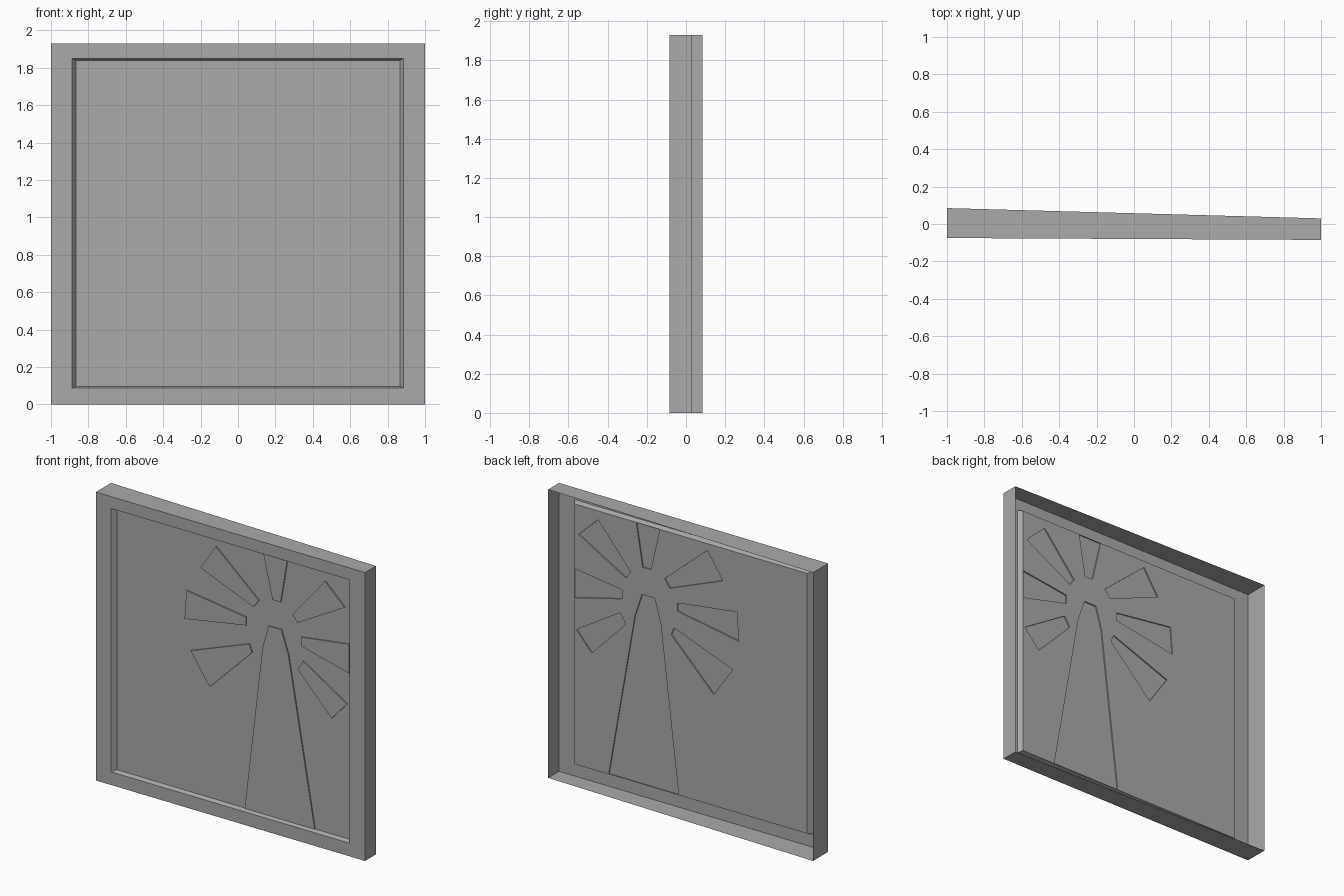
import bpy
import bmesh

cube = bpy.data.objects.get("Cube")
if cube:
    bpy.data.objects.remove(cube, do_unlink=True)

grey = bpy.data.materials.new("plain grey")
grey.use_nodes = True
COLOUR = (0.4, 0.4, 0.4, 1)
grey.diffuse_color = COLOUR
grey.node_tree.nodes["Principled BSDF"].inputs["Base Color"].default_value = COLOUR

FRONT, PANE, RELIEF = -0.08, -0.05, 0.008


def add_loop(bm, points, y):
    """Closed outline of (x, z) points; depth leans slightly with x."""
    return [bm.verts.new((x, y - 0.005 * x, z)) for x, z in points]


def bridge(bm, a, b):
    n = len(a)
    return [bm.faces.new((a[i], a[(i + 1) % n], b[(i + 1) % n], b[i])) for i in range(n)]


def finish(bm, name):
    """Orient the sheet so its front looks toward -y."""
    bm.normal_update()
    bmesh.ops.recalc_face_normals(bm, faces=bm.faces[:])
    bm.normal_update()
    if sum(f.normal.y * f.calc_area() for f in bm.faces) > 0:
        bmesh.ops.reverse_faces(bm, faces=bm.faces[:])
    mesh = bpy.data.meshes.new(name)
    bm.to_mesh(mesh)
    bm.free()
    mesh.materials.append(grey)
    obj = bpy.data.objects.new(name, mesh)
    bpy.context.collection.objects.link(obj)


def rect(x0, x1, z0, z1):
    return [(x0, z0), (x1, z0), (x1, z1), (x0, z1)]


# Frame: open-backed outer walls, front ring and tapered reveal
outer = rect(-1, 1, 0, 1.93)
inner = rect(-0.865, 0.865, 0.097, 1.838)
bm = bmesh.new()
back = add_loop(bm, outer, 0)
for v in back:
    v.co.y = 0.0575 - 0.0275 * v.co.x
front = add_loop(bm, outer, FRONT)
opening = add_loop(bm, rect(-0.888, 0.885, 0.088, 1.85), FRONT)
reveal = add_loop(bm, inner, PANE)
for a, b in ((back, front), (front, opening), (opening, reveal)):
    bridge(bm, a, b)
finish(bm, "frame")

# Pane: a sheet with a tapered tower and seven rays pressed forward
tower = [(0.09, 0.098), (0.61, 0.098), (0.415, 1.21), (0.362, 1.367), (0.268, 1.367), (0.223, 1.21)]
rays = [
    [(0.23, 1.837), (0.405, 1.837), (0.357, 1.55), (0.297, 1.55)],
    [(-0.125, 1.793), (-0.238, 1.62), (0.154, 1.464), (0.195, 1.517)],
    [(-0.342, 1.439), (-0.357, 1.247), (0.1, 1.325), (0.1, 1.38)],
    [(-0.312, 1.045), (-0.171, 0.84), (0.145, 1.155), (0.124, 1.208)],
    [(0.688, 1.779), (0.833, 1.642), (0.483, 1.445), (0.446, 1.493)],
    [(0.51, 1.357), (0.864, 1.405), (0.864, 1.21), (0.51, 1.297)],
    [(0.525, 1.2), (0.85, 1.0), (0.736, 0.873), (0.483, 1.135)],
]
bm = bmesh.new()
loops = [add_loop(bm, shape, PANE) for shape in [inner, tower] + rays]
edges = [bm.edges.new((lp[i - 1], lp[i])) for lp in loops for i in range(len(lp))]
bmesh.ops.triangle_fill(bm, edges=edges, use_beauty=True, normal=(0, -1, 0))
for lp, shape in zip(loops[1:], [tower] + rays):
    raised = add_loop(bm, shape, PANE - RELIEF)
    bridge(bm, lp, raised)
    bm.faces.new(raised)
finish(bm, "pane_with_sunburst")
